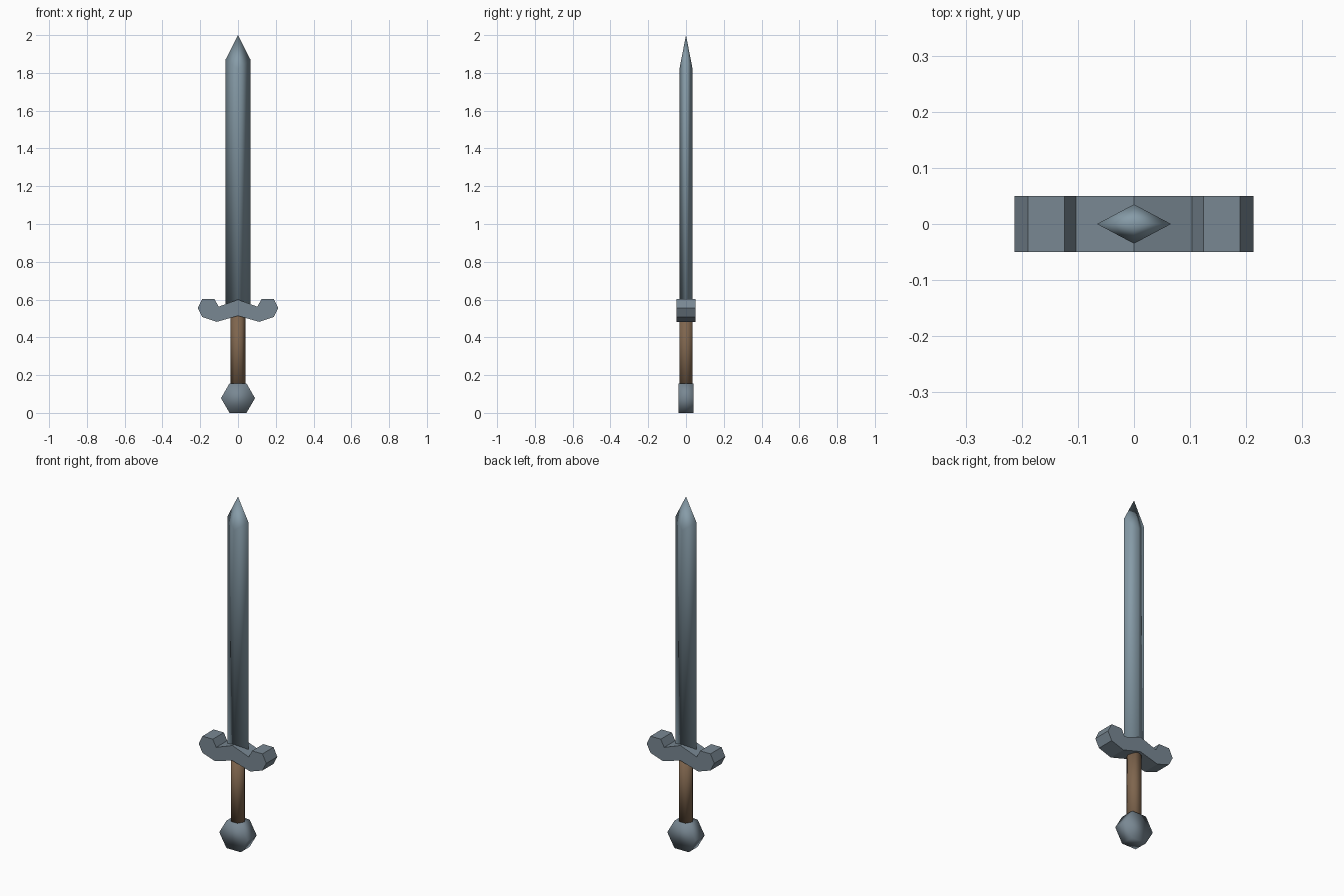
import bpy, bmesh, math

if "Cube" in bpy.data.objects:
    bpy.data.objects.remove(bpy.data.objects["Cube"])


def material(name, rgb):
    m = bpy.data.materials.new(name)
    m.diffuse_color = (*rgb, 1)
    m.use_nodes = True
    m.node_tree.nodes["Principled BSDF"].inputs["Base Color"].default_value = m.diffuse_color
    return m


blade_steel = material("blade steel", (0.24, 0.33, 0.39))
dark_steel = material("dark steel", (0.19, 0.245, 0.29))
leather = material("brown leather", (0.21, 0.13, 0.075))


def finish(bm, name, mat, smooth):
    bmesh.ops.recalc_face_normals(bm, faces=bm.faces)
    for f in bm.faces:
        f.smooth = smooth
    me = bpy.data.meshes.new(name)
    bm.to_mesh(me)
    bm.free()
    me.materials.append(mat)
    ob = bpy.data.objects.new(name, me)
    bpy.context.collection.objects.link(ob)
    return ob


def prism(name, bottom, top, mat, smooth):
    """Join two matching outlines and cap both ends."""
    bm = bmesh.new()
    a = [bm.verts.new(p) for p in bottom]
    b = [bm.verts.new(p) for p in top]
    bm.faces.new(a)
    bm.faces.new(b)
    n = len(a)
    for i in range(n):
        j = (i + 1) % n
        bm.faces.new((a[i], a[j], b[j], b[i]))
    return finish(bm, name, mat, smooth)


def hexagon(r):
    return [(r * math.cos(math.radians(60 * i)), r * math.sin(math.radians(60 * i)))
            for i in range(6)]


# Blade: diamond section, ridge shoulders lower than the edge shoulders
bm = bmesh.new()
section = [(0.066, 0, 1.87), (0, 0.035, 1.82), (-0.066, 0, 1.87), (0, -0.035, 1.82)]
low = [bm.verts.new((x, y, 0.555)) for x, y, z in section]
high = [bm.verts.new(p) for p in section]
tip = bm.verts.new((0, 0, 2.0))
bm.faces.new(low)
for i in range(4):
    j = (i + 1) % 4
    bm.faces.new((low[i], low[j], high[j], high[i]))
    bm.faces.new((high[i], high[j], tip))
finish(bm, "blade", blade_steel, True)

# Crossguard: half profile mirrored, extruded in y
half = [(0.103, 0.562), (0.124, 0.603), (0.189, 0.603), (0.213, 0.555),
        (0.189, 0.508), (0.112, 0.482)]
outline = [(0, 0.6)] + half + [(0, 0.514)] + [(-x, z) for x, z in reversed(half)]
prism("crossguard", [(x, -0.05, z) for x, z in outline],
      [(x, 0.05, z) for x, z in outline], dark_steel, False)

# Grip: upright six-sided bar
prism("grip", [(x, y, 0.13) for x, y in hexagon(0.04)],
      [(x, y, 0.54) for x, y in hexagon(0.04)], leather, True)

# Pommel: hexagonal disc facing front
prism("pommel", [(x, -0.04, z + 0.078) for x, z in hexagon(0.09)],
      [(x, 0.04, z + 0.078) for x, z in hexagon(0.09)], dark_steel, True)
